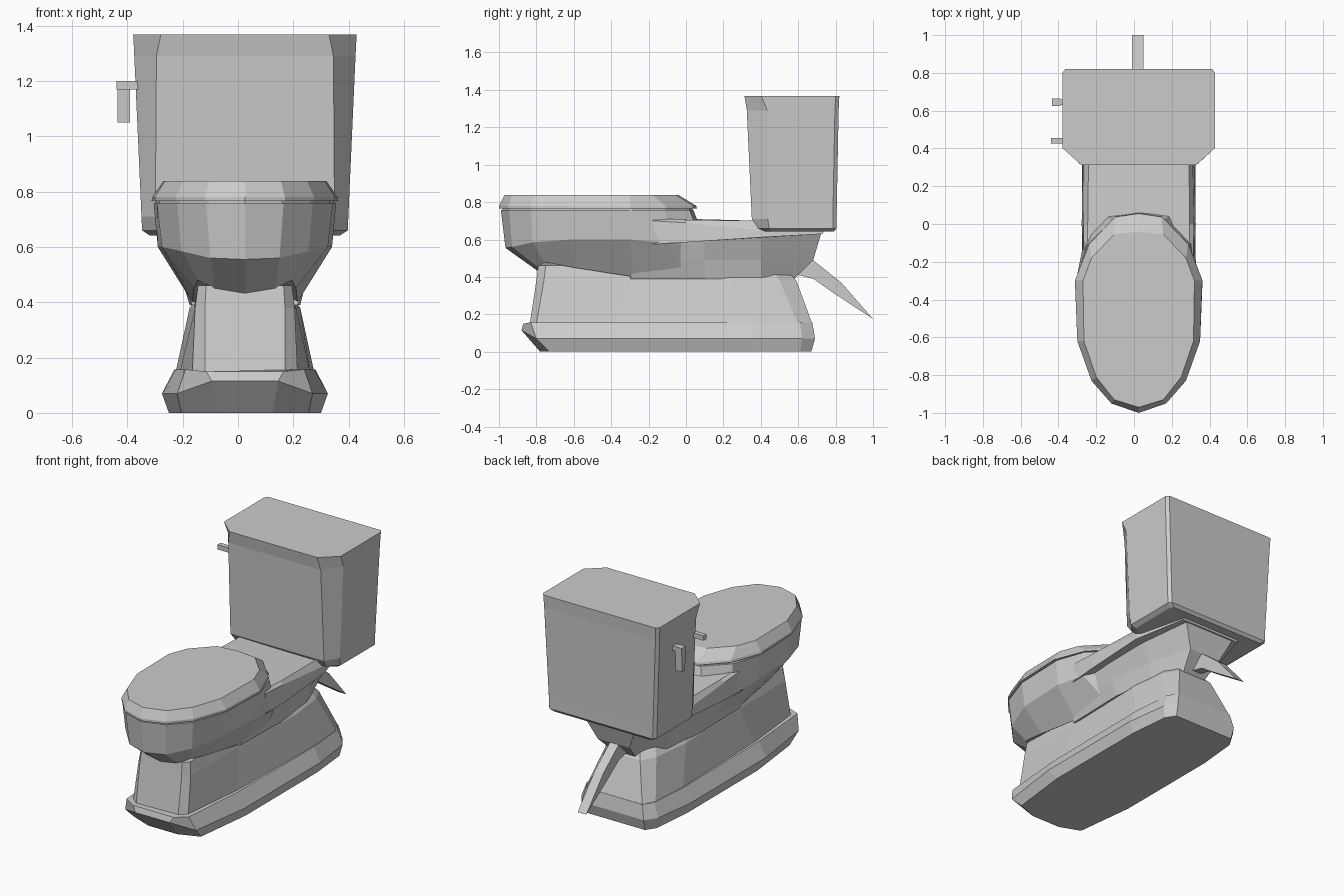
import bpy, bmesh

CX = 0.025  # the toilet's own mirror plane

porcelain = bpy.data.materials.new("light_grey_porcelain")
porcelain.diffuse_color = (0.6, 0.6, 0.6, 1)


def finish(name, bm):
    bmesh.ops.recalc_face_normals(bm, faces=bm.faces)
    mesh = bpy.data.meshes.new(name)
    bm.to_mesh(mesh)
    bm.free()
    mesh.materials.append(porcelain)
    obj = bpy.data.objects.new(name, mesh)
    bpy.context.collection.objects.link(obj)
    return obj


def loft(name, rings, cx=CX):
    """rings: (z, half outline front to back as (half width, y[, own z])), mirrored."""
    bm = bmesh.new()
    loops = []
    for z, half in rings:
        pts = [(cx + p[0], p[1], p[2] if len(p) > 2 else z) for p in half]
        pts += [(2 * cx - x, y, h) for x, y, h in reversed(pts) if abs(x - cx) > 1e-6]
        loops.append([bm.verts.new(p) for p in pts])
    n = len(loops[0])
    for a, b in zip(loops, loops[1:]):
        for i in range(n):
            j = (i + 1) % n
            bm.faces.new((a[i], a[j], b[j], b[i]))
    bm.faces.new(loops[0])
    bm.faces.new(loops[-1])
    return finish(name, bm)


def prism(name, x0, x1, profile):
    """Side profile of (y, z) points, extruded along x."""
    bm = bmesh.new()
    face = bm.faces.new([bm.verts.new((x0, y, z)) for y, z in profile])
    ext = bmesh.ops.extrude_face_region(bm, geom=[face])
    moved = [v for v in ext["geom"] if isinstance(v, bmesh.types.BMVert)]
    bmesh.ops.translate(bm, verts=moved, vec=(x1 - x0, 0, 0))
    return finish(name, bm)


def box(name, x0, x1, y0, y1, z0, z1):
    return prism(name, x0, x1, [(y0, z0), (y1, z0), (y1, z1), (y0, z1)])


# Plinth on the floor
loft("plinth", [
    (0.00, [(.10, -.78), (.23, -.73), (.275, -.35), (.275, .35), (.25, .61), (.21, .67)]),
    (0.07, [(.12, -.88, .115), (.245, -.80), (.30, -.40), (.30, .35), (.265, .62), (.215, .69)]),
    (0.157, [(.14, -.87, .15), (.215, -.83), (.25, -.40), (.255, .35), (.235, .61), (.195, .675)]),
])

# Pedestal, narrow in front and flared at the back
loft("pedestal", [
    (0.15, [(.145, -.835), (.19, -.80), (.235, -.38), (.25, .35), (.235, .60), (.195, .675)]),
    (0.38, [(.145, -.80), (.18, -.76), (.185, -.30), (.20, .25), (.17, .50), (.12, .59)]),
    (0.46, [(.14, -.79), (.17, -.75), (.15, -.30), (.14, .20), (.12, .45), (.07, .52)]),
])

# Bowl with a sloping underside
loft("bowl", [
    (0.40, [(0, -.79, .43), (.11, -.79, .45), (.17, -.76, .48), (.185, -.60, .45),
            (.19, -.28), (.18, 0), (.12, .10), (0, .12)]),
    (0.60, [(0, -.965, .555), (.125, -.93, .56), (.23, -.82, .585), (.30, -.62),
            (.315, -.30), (.29, -.09, .58), (.20, .08), (0, .10)]),
    (0.757, [(0, -.99), (.14, -.945), (.245, -.83), (.318, -.62),
             (.33, -.29), (.27, -.11), (.14, .02), (0, .04)]),
])

# Thin recessed seat between bowl and lid
loft("seat", [
    (z, [(0, -.98), (.13, -.935), (.235, -.82), (.308, -.62),
         (.322, -.29), (.25, -.11), (.12, .02), (0, .035)]) for z in (0.75, 0.775)
])

# Closed lid
loft("lid", [
    (0.766, [(0, -1.0), (.145, -.95), (.25, -.83), (.325, -.62),
             (.338, -.30), (.265, -.11), (.125, .04), (0, .058)]),
    (0.78, [(0, -1.0), (.145, -.95), (.25, -.83), (.325, -.62),
            (.335, -.30), (.26, -.11), (.12, .037), (0, .055)]),
    (0.838, [(0, -.97), (.13, -.93), (.225, -.81), (.29, -.62),
             (.295, -.30), (.25, -.18), (.13, -.055), (0, -.04)]),
])

# Neck that rises from the pedestal to the tank
loft("neck", [
    (0.39, [(.19, -.30), (.20, .10), (.17, .40), (.08, .58)]),
    (0.49, [(.23, -.25), (.225, .10), (.19, .40), (.11, .68)]),
    (0.64, [(.27, -.20), (.27, .10), (.25, .40), (.18, .725)]),
])

# Deck between bowl and tank
loft("deck", [
    (0.60, [(.295, -.18, .575), (.302, 0, .585), (.295, .40, .612), (.21, .73, .63)]),
    (0.65, [(.29, -.18, .70), (.292, 0, .69), (.285, .40, .65), (.20, .74, .65)]),
    (0.70, [(.27, -.16, .715), (.27, 0, .705), (.265, .40, .70), (.19, .74, .68)]),
])


# Tank: tapered body with chamfered front corners
def tank_ring(z, w, y0, y1, cx, cy):
    return z, [(w - cx, y0), (w, y0 + cy), (w, y1 - .02), (w - .015, y1)]


loft("tank", [
    tank_ring(0.642, .345, .43, .79, .04, .03),
    tank_ring(0.66, .372, .385, .805, .06, .06),
    tank_ring(0.71, .374, .352, .805, .05, .085),
    tank_ring(1.29, .40, .325, .816, .08, .11),
    tank_ring(1.368, .404, .312, .82, .10, .09),
])

# Flush handle on the left side: peg, hanging lever and forward tab
box("handle_peg", -.43, -.35, .63, .66, 1.17, 1.20)
prism("handle_lever", -.435, -.39, [(.63, 1.05), (.66, 1.05), (.665, 1.2), (.625, 1.2)])
box("handle_tab", -.44, -.35, .425, .455, 1.17, 1.20)

# Tapering waste pipe at the back
prism("waste_pipe", -.01, .05, [(.56, .42), (.62, .405), (.68, .39), (.78, .32), (1.0, .175),
                                (.83, .37), (.68, .49), (.58, .49)])
